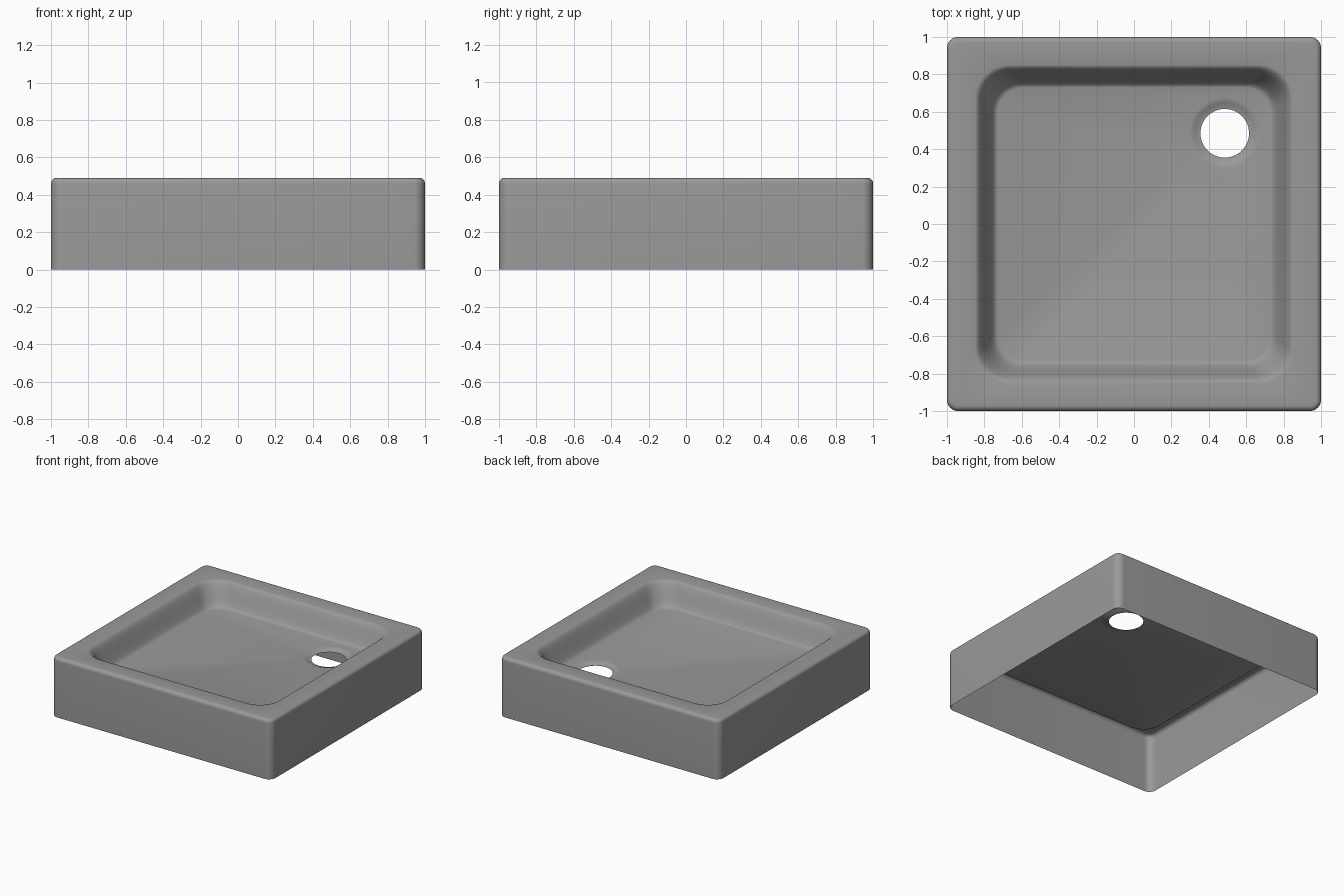
import bpy
import bmesh
from math import cos, sin, pi

cube = bpy.data.objects.get("Cube")
if cube:
    bpy.data.objects.remove(cube)

# Main sizes
HEIGHT, FLOOR, DRAIN_Z = 0.49, 0.308, 0.29
EDGE, CORNER = 0.03, 0.06
CORNER_STEPS, WALL_STEPS, DRAIN_SIDES = 10, 14, 48
DRAIN_X, DRAIN_Y = 0.485, 0.485

enamel = bpy.data.materials.new("grey enamel")
enamel.use_nodes = True
colour = (0.32, 0.32, 0.32, 1)
enamel.diffuse_color = colour
enamel.node_tree.nodes["Principled BSDF"].inputs["Base Color"].default_value = colour

bm = bmesh.new()


def rounded_square(half, radius, z):
    """Ring of vertices around a square with round corners."""
    ring = []
    for corner in range(4):
        for i in range(CORNER_STEPS + 1):
            a = (corner + i / CORNER_STEPS) * pi / 2
            mid = (corner + 0.5) * pi / 2
            cx = (half - radius) * (1 if cos(mid) > 0 else -1)
            cy = (half - radius) * (1 if sin(mid) > 0 else -1)
            ring.append(bm.verts.new((cx + radius * cos(a), cy + radius * sin(a), z)))
    return ring


def circle(radius, z):
    """Ring of vertices around the drain."""
    return [bm.verts.new((DRAIN_X + radius * cos(2 * pi * i / DRAIN_SIDES),
                          DRAIN_Y + radius * sin(2 * pi * i / DRAIN_SIDES), z))
            for i in range(DRAIN_SIDES)]


def loft(rings):
    for lower, upper in zip(rings, rings[1:]):
        n = len(lower)
        for i in range(n):
            j = (i + 1) % n
            bm.faces.new((lower[i], lower[j], upper[j], upper[i]))


def ring_edges(ring):
    return [bm.edges.get((v, ring[i - 1])) for i, v in enumerate(ring)]


def smooth(t):
    return t * t * (3 - 2 * t)


# Outer skirt and its rounded upper edge
rings = [rounded_square(1, CORNER, 0)]
for i in range(7):
    a = i / 6 * pi / 2
    inset = EDGE * (1 - cos(a))
    rings.append(rounded_square(1 - inset, CORNER - inset, HEIGHT - EDGE + EDGE * sin(a)))

# Basin wall, easing from the rim into the floor
for i in range(WALL_STEPS + 1):
    t = i / WALL_STEPS
    rings.append(rounded_square(0.85 - 0.12 * t, 0.18 - 0.04 * t,
                                HEIGHT - (HEIGHT - FLOOR) * smooth(t)))
loft(rings)

# Shallow dish around the open drain hole
dish = [circle(0.19 - 0.06 * i / 6, FLOOR - (FLOOR - DRAIN_Z) * smooth(i / 6))
        for i in range(7)]
loft(dish)

# Flat floor between the wall and the dish
bmesh.ops.triangle_fill(bm, use_beauty=True, normal=(0, 0, 1),
                        edges=ring_edges(rings[-1]) + ring_edges(dish[0]))
bmesh.ops.recalc_face_normals(bm, faces=bm.faces)
bm.faces.ensure_lookup_table()
top_face = max(bm.faces, key=lambda f: abs(f.normal.z) * f.calc_center_median().z)
if top_face.normal.z < 0:
    bmesh.ops.reverse_faces(bm, faces=bm.faces)

mesh = bpy.data.meshes.new("shower_tray")
bm.to_mesh(mesh)
bm.free()
mesh.materials.append(enamel)
tray = bpy.data.objects.new("shower_tray", mesh)
bpy.context.collection.objects.link(tray)

bpy.ops.object.select_all(action="DESELECT")
tray.select_set(True)
bpy.context.view_layer.objects.active = tray
bpy.ops.object.shade_smooth_by_angle(angle=pi / 5)
